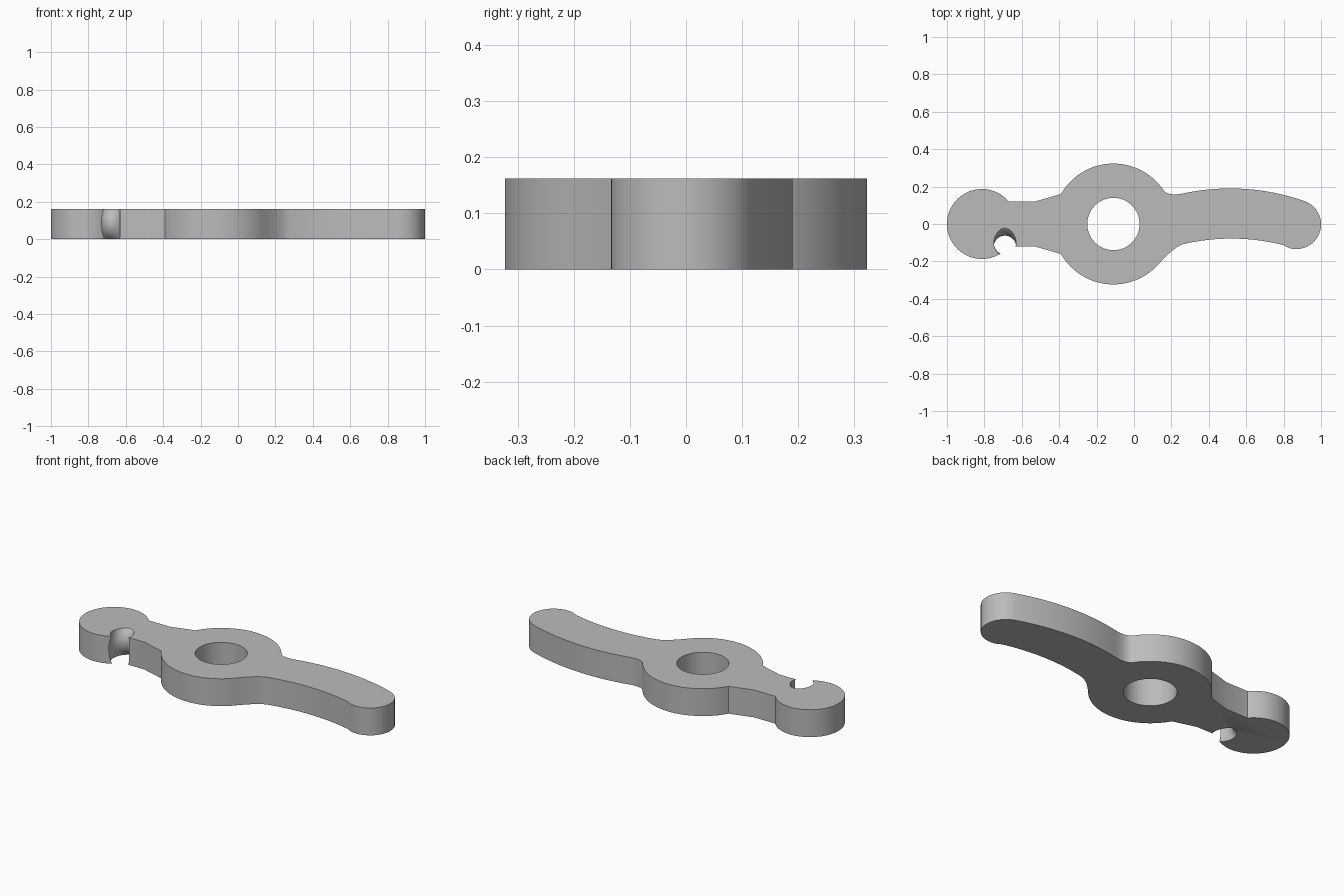
import bpy, bmesh
from math import sin, cos, pi, radians
from mathutils import Vector

if "Cube" in bpy.data.objects:
    bpy.data.objects.remove(bpy.data.objects["Cube"], do_unlink=True)

HEIGHT = 0.162
HUB = (-0.11, 0)


def arc(center, radius, start, end, steps):
    """Points on a circle from start to end, in degrees."""
    angles = [radians(start + (end - start) * i / steps) for i in range(steps + 1)]
    return [Vector((center[0] + radius * cos(a), center[1] + radius * sin(a))) for a in angles]


def bend(a, b, c, steps=12):
    """Smooth bend from a to c, pulled towards b, without its end points."""
    a, b, c = Vector(a), Vector(b), Vector(c)
    ts = [i / steps for i in range(1, steps)]
    return [a * (1 - t) ** 2 + b * 2 * t * (1 - t) + c * t * t for t in ts]


def through(a, b, c, steps=24):
    """Shallow curve from a through b to c, bowed most at b."""
    a, b, c = Vector(a), Vector(b), Vector(c)
    t = (b - a).length / ((b - a).length + (c - b).length)
    pull = (b - a * (1 - t) ** 2 - c * t * t) / (2 * t * (1 - t))
    return [a] + bend(a, pull, c, steps) + [c]


def finish(name, bm):
    bmesh.ops.recalc_face_normals(bm, faces=bm.faces)
    mesh = bpy.data.meshes.new(name)
    bm.to_mesh(mesh)
    bm.free()
    obj = bpy.data.objects.new(name, mesh)
    bpy.context.collection.objects.link(obj)
    return obj


# Outline of the lever, counter-clockwise
arm_top = through((0.25, 0.161), (0.52, 0.19), (0.909, 0.124))
arm_bottom = through((0.265, -0.107), (0.53, -0.078), (0.80, -0.113))
hub_top = arc(HUB, 0.323, 34.6, 150.3, 48)
hub_bottom = arc(HUB, 0.323, 209.7, 318, 48)
outline = (
    hub_top
    + [Vector((-0.53, 0.12))]
    + arc((-0.813, 0), 0.187, 39.9, 320.1, 72)
    + [Vector((-0.53, -0.12))]
    + hub_bottom
    + bend(hub_bottom[-1], (0.21, -0.125), arm_bottom[0])
    + arm_bottom
    + arc((0.868, -0.002), 0.132, -108, 72, 40)
    + arm_top[-2::-1]
    + bend(arm_top[0], (0.177, 0.15), hub_top[0])
)

# Lever plate
bm = bmesh.new()
base = bm.faces.new([bm.verts.new((p.x, p.y, 0)) for p in outline])
top = bmesh.ops.extrude_face_region(bm, geom=[base])
bmesh.ops.translate(bm, vec=(0, 0, HEIGHT),
                    verts=[v for v in top["geom"] if isinstance(v, bmesh.types.BMVert)])
lever = finish("lever", bm)

# Cutter for the pivot hole
bm = bmesh.new()
bmesh.ops.create_cone(bm, cap_ends=True, segments=64, radius1=0.14, radius2=0.14, depth=1)
bmesh.ops.translate(bm, verts=bm.verts, vec=(*HUB, 0))
hole_cutter = finish("hole_cutter", bm)

# Cutter for the side notch: a bent round tube bulging towards the front
bm = bmesh.new()
rings = []
for i in range(33):
    a = radians(-85 + 170 * i / 32)
    ring = []
    for j in range(32):
        b = 2 * pi * j / 32
        reach = 0.154 + 0.06 * cos(b)
        ring.append(bm.verts.new((-0.69 + 0.06 * sin(b),
                                  0.032 - reach * cos(a),
                                  0.085 + reach * sin(a))))
    rings.append(ring)
for lower, upper in zip(rings, rings[1:]):
    for j in range(32):
        k = (j + 1) % 32
        bm.faces.new((lower[j], lower[k], upper[k], upper[j]))
bm.faces.new(rings[0])
bm.faces.new(rings[-1])
notch_cutter = finish("notch_cutter", bm)

# Cut both openings, then drop the cutters
bpy.ops.object.select_all(action="DESELECT")
bpy.context.view_layer.objects.active = lever
lever.select_set(True)
for cutter in (hole_cutter, notch_cutter):
    cutter.hide_render = True
    cut = lever.modifiers.new("cut", "BOOLEAN")
    cut.operation = "DIFFERENCE"
    cut.solver = "EXACT"
    cut.object = cutter
    bpy.ops.object.modifier_apply(modifier=cut.name)
    bpy.data.objects.remove(cutter, do_unlink=True)
bpy.ops.object.shade_smooth_by_angle(angle=radians(30))

# Plain grey finish
grey = bpy.data.materials.new("plain_grey")
grey.use_nodes = True
colour = (0.5, 0.5, 0.5, 1)
grey.diffuse_color = colour
grey.node_tree.nodes["Principled BSDF"].inputs["Base Color"].default_value = colour
lever.data.materials.clear()
lever.data.materials.append(grey)
